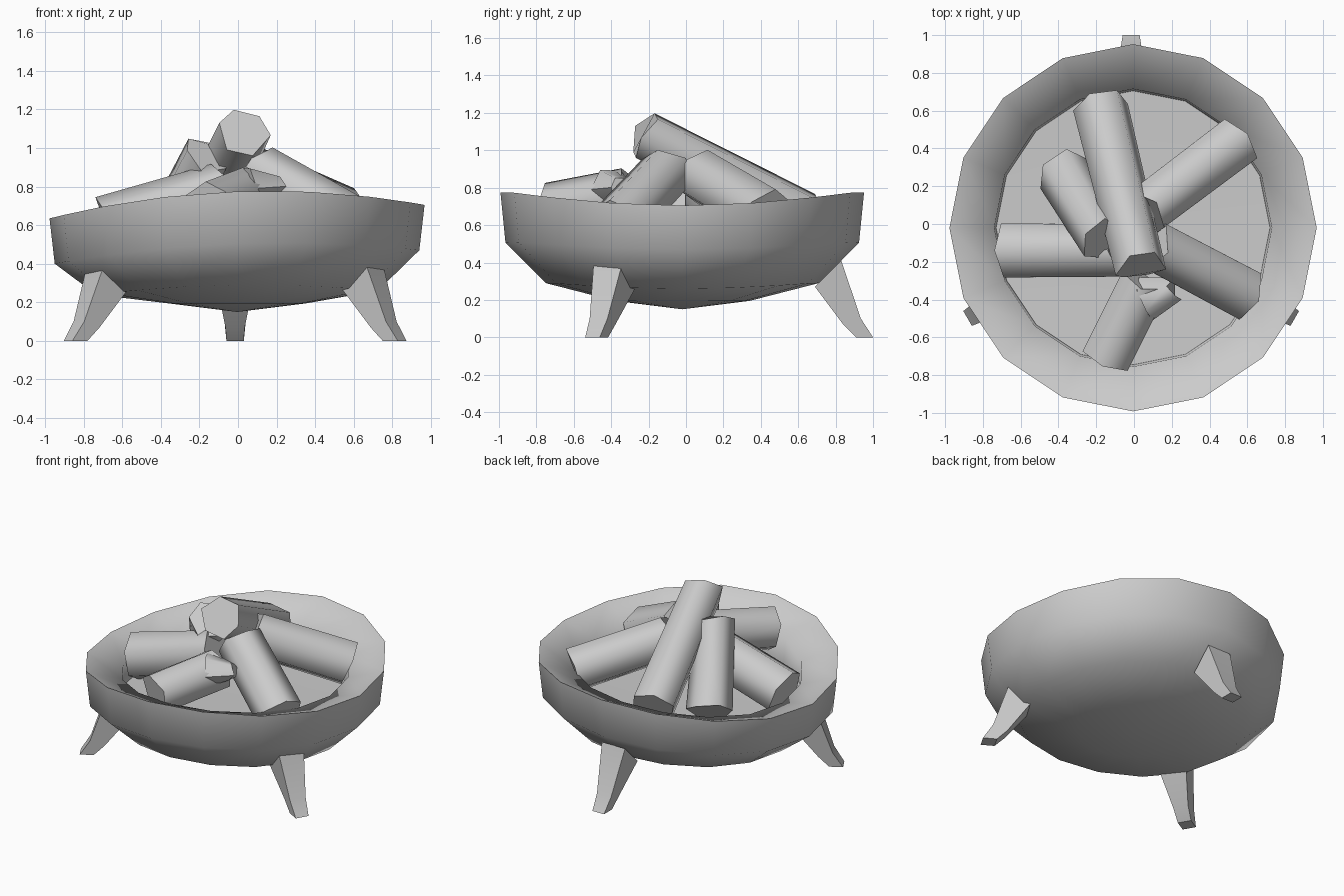
import bpy, bmesh
from math import radians, sin, cos, pi
from mathutils import Vector, Matrix

old = bpy.data.objects.get("Cube")
if old:
    bpy.data.objects.remove(old, do_unlink=True)

grey = bpy.data.materials.new("plain_grey")
grey.use_nodes = True
COLOUR = (0.6, 0.6, 0.6, 1)
grey.diffuse_color = COLOUR
grey.node_tree.nodes["Principled BSDF"].inputs["Base Color"].default_value = COLOUR


def finish(bm, name, angle):
    bmesh.ops.recalc_face_normals(bm, faces=bm.faces)
    mesh = bpy.data.meshes.new(name)
    bm.to_mesh(mesh)
    bm.free()
    obj = bpy.data.objects.new(name, mesh)
    bpy.context.collection.objects.link(obj)
    mesh.materials.append(grey)
    bpy.ops.object.select_all(action='DESELECT')
    obj.select_set(True)
    bpy.context.view_layer.objects.active = obj
    bpy.ops.object.shade_smooth_by_angle(angle=radians(angle))


def bridge(bm, a, b):
    n = len(a)
    for i in range(n):
        bm.faces.new((a[i], a[(i + 1) % n], b[(i + 1) % n], b[i]))


# Bowl: rings of radius, height, tilt towards +x, lift at front and back.
# Underside, outer wall, broad sloping rim, inner wall, floor.
SIDES = 16
RINGS = [(0.36, 0.195, 0, 0), (0.73, 0.25, 0.01, 0.04),
         (0.945, 0.435, 0.035, 0.07), (0.972, 0.67, 0.035, 0.105),
         (0.735, 0.61, 0.03, 0.06), (0.725, 0.46, 0.01, 0.01)]


def build_bowl():
    bm = bmesh.new()
    loops = []
    for r, z, tilt, lift in RINGS:
        loop = []
        for i in range(SIDES):
            c, s = cos(2 * pi * i / SIDES), sin(2 * pi * i / SIDES)
            loop.append(bm.verts.new((r * c - 0.005, r * s - 0.02, z + tilt * c + lift * s * s)))
        loops.append(loop)
    for a, b in zip(loops, loops[1:]):
        bridge(bm, a, b)
    for loop, z in ((loops[0], 0.15), (loops[-1], 0.45)):
        centre = bm.verts.new((-0.005, -0.02, z))
        for i in range(SIDES):
            bm.faces.new((centre, loop[(i + 1) % SIDES], loop[i]))
    finish(bm, "bowl", 82)


# Legs: side outline of radius, height, half width
LEG = [(0.69, 0.27, 0.09), (0.83, 0.41, 0.09), (0.935, 0.1, 0.055),
       (1.0, 0.0, 0.045), (0.91, 0.0, 0.045), (0.84, 0.07, 0.05)]


def build_leg(name, degrees):
    bm = bmesh.new()
    near = [bm.verts.new((r, -w, z)) for r, z, w in LEG]
    far = [bm.verts.new((r, w, z)) for r, z, w in LEG]
    bridge(bm, near, far)
    bm.faces.new(near)
    bm.faces.new(far)
    bm.transform(Matrix.Translation((-0.015, 0, 0)) @ Matrix.Rotation(radians(degrees), 4, 'Z'))
    finish(bm, name, 30)


# Logs: rough six-sided prisms from low end to high end
def build_log(name, low, high, r_low=0.155, r_high=0.15, turn=0):
    low, high = Vector(low), Vector(high)
    axis = (high - low).normalized()
    side = axis.cross(Vector((0, 0, 1))).normalized()
    up = side.cross(axis)
    bm = bmesh.new()
    ends = []
    for centre, r, bend in ((low, r_low, 0.015), (high, r_high, 0.03)):
        loop = []
        for i in range(6):
            a = radians(60 * i + turn)
            offset = side * cos(a) * r + up * sin(a) * r
            loop.append(bm.verts.new(centre + offset + axis * bend * sin(2 * a + 1)))
        ends.append(loop)
    bridge(bm, *ends)
    for loop in ends:
        bm.faces.new(loop)
    finish(bm, name, 62)


build_bowl()
for name, degrees in (("back_leg", 90), ("right_leg", 210), ("left_leg", 330)):
    build_leg(name, degrees)

build_log("front_log", (-0.15, -0.72, 0.68), (0.06, -0.30, 0.76), 0.15, 0.15, 30)
build_log("broken_branch", (0.05, -0.40, 0.79), (0.21, -0.35, 0.80), 0.12, 0.06)
build_log("right_log", (-0.68, -0.14, 0.59), (-0.07, -0.14, 0.77), 0.165, 0.16, 30)
build_log("back_left_log", (0.55, 0.44, 0.65), (0.06, 0.07, 0.87), turn=30)
build_log("front_left_log", (0.59, -0.37, 0.60), (0.10, -0.11, 0.88), turn=30)
build_log("back_right_log", (-0.37, 0.27, 0.53), (-0.16, -0.09, 0.97), 0.15, 0.13)
build_log("top_log", (-0.18, 0.63, 0.64), (0.03, -0.23, 1.085), 0.15, 0.138, 15)
